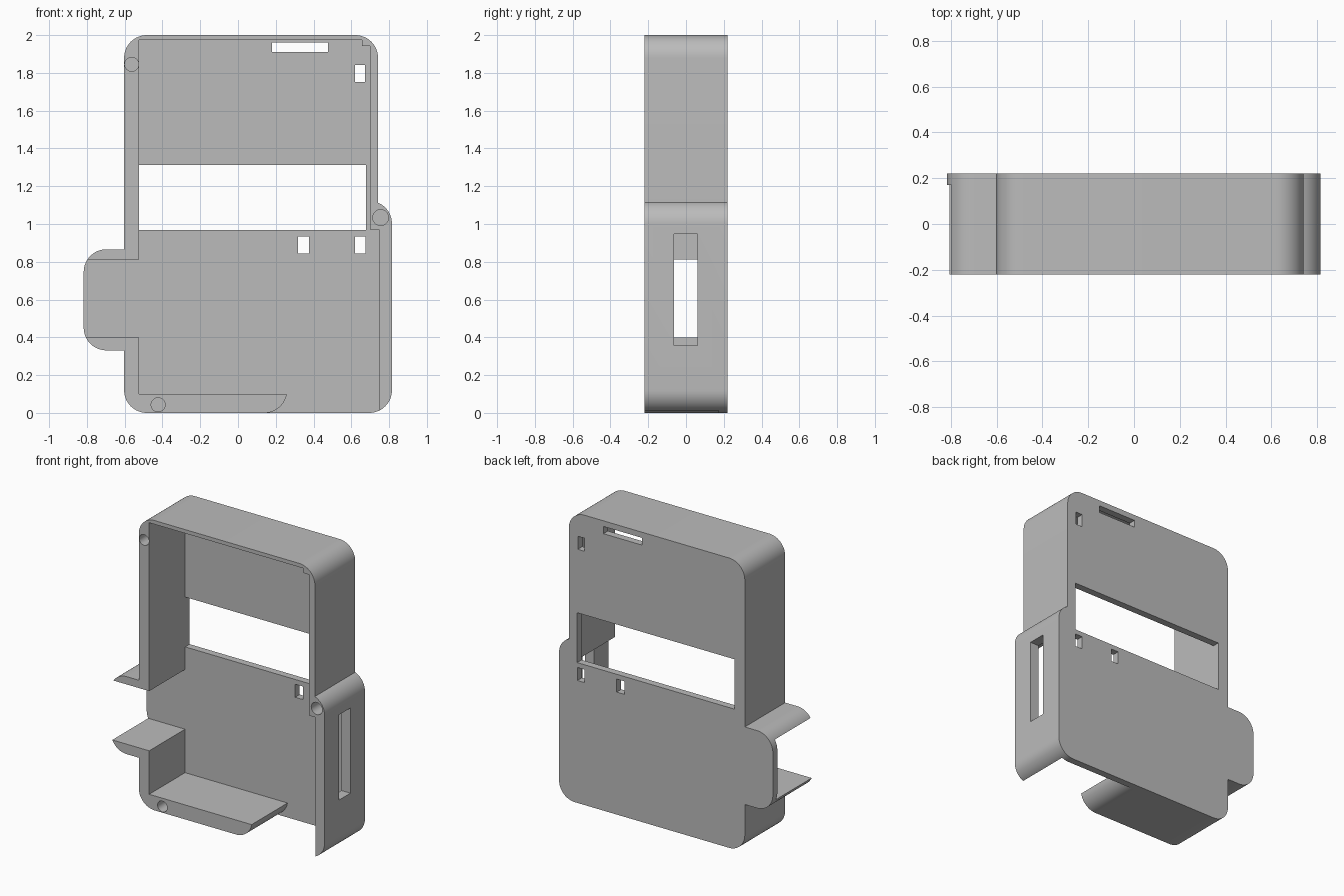
import bpy
import bmesh
from math import cos, sin, radians

if "Cube" in bpy.data.objects:
    bpy.data.objects.remove(bpy.data.objects["Cube"])

FRONT, FLOOR, BACK = -0.22, 0.171, 0.22   # depth of rim, inner floor and back face
R = 0.12                                  # corner radius


def arc(cx, cz, r, start, end, steps=12):
    angles = [radians(start + (end - start) * i / steps) for i in range(steps + 1)]
    return [(cx + r * cos(a), cz + r * sin(a)) for a in angles]


def rect(x0, x1, z0, z1):
    return [(x0, z0), (x1, z0), (x1, z1), (x0, z1)]


def prism(name, profile, y0, y1):
    """Extrude an x-z profile along y."""
    bm = bmesh.new()
    face = bm.faces.new([bm.verts.new((x, y0, z)) for x, z in profile])
    side = bmesh.ops.extrude_face_region(bm, geom=[face])["geom"]
    bmesh.ops.translate(bm, vec=(0, y1 - y0, 0),
                        verts=[v for v in side if isinstance(v, bmesh.types.BMVert)])
    bmesh.ops.recalc_face_normals(bm, faces=bm.faces)
    mesh = bpy.data.meshes.new(name)
    bm.to_mesh(mesh)
    bm.free()
    obj = bpy.data.objects.new(name, mesh)
    bpy.context.collection.objects.link(obj)
    return obj


def cut(target, profile, y0, y1):
    """Subtract a prism from the target and discard the cutter."""
    cutter = prism("cutter", profile, y0, y1)
    cutter.hide_render = True
    mod = target.modifiers.new("cut", "BOOLEAN")
    mod.operation, mod.solver, mod.object = "DIFFERENCE", "EXACT", cutter
    bpy.context.view_layer.objects.active = target
    bpy.ops.object.modifier_apply(modifier=mod.name)
    bpy.data.objects.remove(cutter)


# Solid case: rounded body, wider lower right side, tab on the other side
outline = (arc(-0.483, 1.88, R, 180, 90) + arc(0.621, 1.88, R, 90, 0)
           + arc(0.695, 1.002, R, 67.5, 0) + arc(0.695, 0.12, R, 0, -90)
           + arc(-0.483, 0.12, R, -90, -180)
           + [(-0.603, 0.331)] + arc(-0.697, 0.451, R, -90, -180)
           + arc(-0.697, 0.746, R, 180, 90) + [(-0.603, 0.866)])
case = prism("open_case", outline, FRONT, BACK)

# Cavity, open through the tab and through the bottom beside the shelf
cavity = ([(-0.524, 1.974), (0.656, 1.974), (0.656, 1.942), (0.698, 1.942),
           (0.698, 0.97), (0.746, 0.97), (0.746, -0.2), (0.14, -0.2)]
          + arc(0.14, 0.12, R, -90, -9.6)
          + [(-0.524, 0.1), (-0.524, 0.4), (-1, 0.4), (-1, 0.812), (-0.524, 0.812)])
cut(case, cavity, -0.5, FLOOR)

# Screen window, long slot and three small ports through the back
for opening in (rect(-0.523, 0.677, 0.968, 1.312),
                rect(0.18, 0.476, 1.911, 1.961),
                rect(0.619, 0.672, 1.751, 1.841),
                rect(0.317, 0.375, 0.845, 0.935),
                rect(0.619, 0.675, 0.845, 0.935)):
    cut(case, opening, 0.1, 0.4)

# Slot through the side wall
cut(case, rect(0.72, 0.9, 0.358, 0.946), -0.064, 0.062)

# Screw holes in the front rim
for x, z, r in ((-0.563, 1.845, 0.037), (-0.423, 0.043, 0.037), (0.755, 1.034, 0.042)):
    cut(case, arc(x, z, r, 0, 345, 23), -0.5, FRONT + 0.25)

# Grey plastic
grey = bpy.data.materials.new("grey_plastic")
grey.use_nodes = True
colour = (0.5, 0.5, 0.5, 1)
grey.diffuse_color = colour
grey.node_tree.nodes["Principled BSDF"].inputs["Base Color"].default_value = colour
case.data.materials.clear()
case.data.materials.append(grey)
for poly in case.data.polygons:
    poly.material_index = 0

bpy.ops.object.select_all(action="DESELECT")
case.select_set(True)
bpy.context.view_layer.objects.active = case
bpy.ops.object.shade_smooth_by_angle(angle=radians(30))
